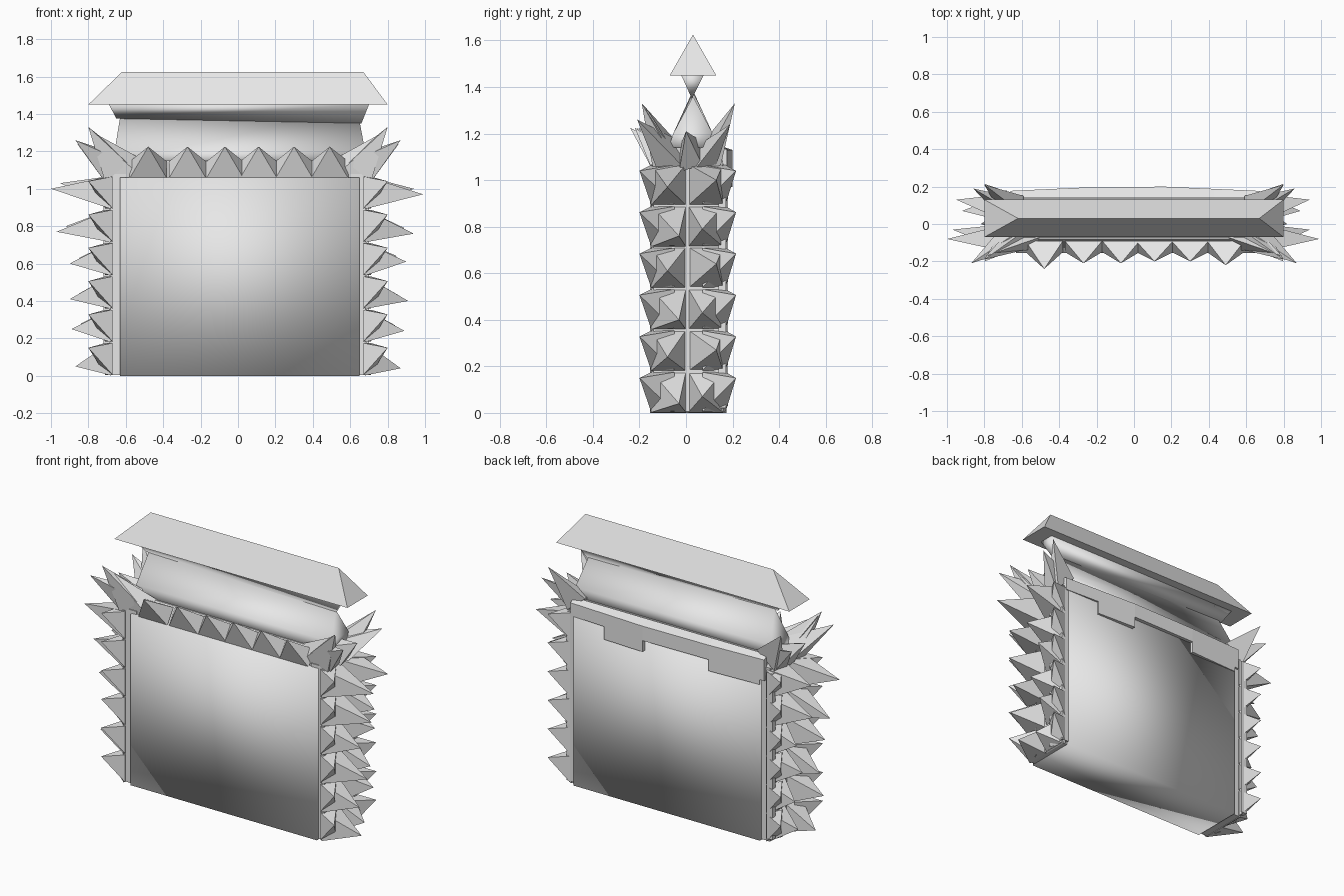
import bpy, bmesh, math
from mathutils import Vector

cube = bpy.data.objects.get("Cube")
if cube:
    bpy.data.objects.remove(cube, do_unlink=True)

grey = bpy.data.materials.new("plain_grey")
grey.use_nodes = True
GREY = (0.8, 0.8, 0.8, 1)
grey.diffuse_color = GREY
grey.node_tree.nodes["Principled BSDF"].inputs["Base Color"].default_value = GREY


def finish(name, bm, sharp_angle=180):
    bmesh.ops.recalc_face_normals(bm, faces=bm.faces)
    mesh = bpy.data.meshes.new(name)
    bm.to_mesh(mesh)
    bm.free()
    mesh.materials.append(grey)
    obj = bpy.data.objects.new(name, mesh)
    bpy.context.collection.objects.link(obj)
    bpy.ops.object.select_all(action="DESELECT")
    obj.select_set(True)
    bpy.context.view_layer.objects.active = obj
    if sharp_angle < 180:
        bpy.ops.object.shade_smooth_by_angle(angle=math.radians(sharp_angle))
    else:
        bpy.ops.object.shade_smooth()
    return obj


def loft(name, sections, sharp_angle=180):
    """Stack rectangles (x0, x1, y0, y1, z left, z right)."""
    bm = bmesh.new()
    rings = []
    for x0, x1, y0, y1, za, zb in sections:
        corners = ((x0, y0, za), (x1, y0, zb), (x1, y1, zb), (x0, y1, za))
        rings.append([bm.verts.new(c) for c in corners])
    for a, b in zip(rings, rings[1:]):
        for i in range(4):
            j = (i + 1) % 4
            bm.faces.new((a[i], a[j], b[j], b[i]))
    bm.faces.new(rings[0])
    bm.faces.new(rings[-1])
    bmesh.ops.remove_doubles(bm, verts=bm.verts, dist=0.0005)
    return finish(name, bm, sharp_angle)


def spike(bm, centre, u, v, tip):
    """Four-sided spike on the parallelogram centre +/- u +/- v."""
    c, u, v = Vector(centre), Vector(u), Vector(v)
    base = [bm.verts.new(p) for p in (c - u - v, c + u - v, c + u + v, c - u + v)]
    top = bm.verts.new(tip)
    bm.faces.new(base)
    for i in range(4):
        bm.faces.new((base[i], base[(i + 1) % 4], top))


# Pouch body and sloping shoulder
loft("body", [(-.63, .65, -.155, .175, 0, 0), (-.63, .65, -.155, .175, 1.06, 1.06)])
loft("shoulder", [(-.64, .66, -.14, .17, 1.04, 1.04),
                  (-.66, .67, -.08, .13, 1.15, 1.15)], 40)

# Pinched neck, flared wedge and folded cap
loft("neck", [(-.67, .69, -.075, .13, 1.14, 1.14), (-.66, .68, -.055, .115, 1.2, 1.2),
              (-.63, .65, .03, .03, 1.385, 1.36)])
loft("cap_stem", [(-.65, .66, .025, .025, 1.375, 1.35),
                  (-.69, .70, -.02, .075, 1.45, 1.45)])
loft("cap", [(-.80, .80, -.07, .13, 1.45, 1.45), (-.62, .67, .03, .03, 1.625, 1.625)], 60)

# Ragged side walls: outer spikes as (reach, height), with edge spikes between
outer = {
    "right": (-1, ((.87, .05), (.89, .25), (.90, .41), (.90, .60), (.97, .77), (1.0, 1.0))),
    "left": (1, ((.87, .04), (.89, .24), (.91, .40), (.90, .61), (.94, .76), (.99, .97))),
}
for side, (s, tips) in outer.items():
    ends = sorted((s * .60, s * .69))
    loft(side + "_wall", [(*ends, -.14, .16, .005, .005),
                          (*ends, -.14, .16, 1.08, 1.08)], 40)
    bm = bmesh.new()
    for i, (reach, z) in enumerate(tips):
        mid = .09 + .178 * i
        # Outward spikes, one in front and one behind the centre fold
        spike(bm, (s * .68, -.075, mid), (0, .075, 0), (0, 0, .088),
              (s * reach, -.03 - .05 * (i % 2), z))
        spike(bm, (s * .68, .085, mid), (0, .075, 0), (0, 0, .088),
              (s * (reach - .05), .07 + .06 * (i % 2), z + .03))
        # Spikes leaning over the front and back edges
        spike(bm, (s * .69, -.10, mid), (s * .02, .05, 0), (0, 0, .085),
              (s * .80, -.20, mid + .06))
        spike(bm, (s * .69, .12, mid), (s * .02, -.05, 0), (0, 0, .085),
              (s * .80, .215, mid + .06))
    # Crown of spikes at the top corner
    for y, tip in ((-.09, (.80, -.19, 1.33)), (-.07, (.87, -.21, 1.26)),
                   (.10, (.80, .21, 1.33)), (.08, (.86, .19, 1.24)),
                   (.02, (.82, .0, 1.21))):
        spike(bm, (s * .65, y, 1.10), (s * .06, 0, -.05), (0, .05, .015),
              (s * tip[0], tip[1], tip[2]))
    # Web running from the corner to the shoulder
    spike(bm, (s * .60, -.10, 1.10), (s * .10, 0, 0), (0, .03, .05), (s * .79, -.17, 1.31))
    finish(side + "_spikes", bm, 45)

# Row of torn points along the front top edge
bm = bmesh.new()
for x, y in ((-.48, -.24), (-.27, -.21), (-.07, -.21), (.11, -.2), (.30, -.2), (.49, -.22)):
    spike(bm, (x, -.12, 1.10), (.10, 0, 0), (0, .03, .045), (x, y, 1.225))
finish("front_torn_edge", bm, 45)

# Torn lip across the back, hanging lower in two places
bm = bmesh.new()
for x0, x1, low in ((-.66, -.63, 1.0), (-.63, -.29, .97), (-.29, .16, 1.04),
                    (.16, .43, .97), (.43, .67, 1.05)):
    bulge = [.207 - .045 * abs(x) for x in (x0, x1)]
    front = [bm.verts.new(p) for p in ((x0, .165, low), (x1, .165, low),
                                       (x1, .14, 1.15), (x0, .14, 1.15))]
    back = [bm.verts.new(p) for p in ((x0, bulge[0], low), (x1, bulge[1], low),
                                      (x1, bulge[1], 1.13), (x0, bulge[0], 1.13))]
    bm.faces.new(front)
    bm.faces.new(back)
    for i in range(4):
        j = (i + 1) % 4
        bm.faces.new((front[i], front[j], back[j], back[i]))
finish("back_lip", bm, 40)

# Narrow flaps behind the side walls
loft("right_back_flap", [(-.72, -.68, .15, .18, .03, .03), (-.72, -.68, .15, .18, 1.06, 1.06)], 40)
loft("left_back_flap", [(.65, .70, .14, .172, .02, .02), (.65, .70, .14, .172, 1.06, 1.06)], 40)
